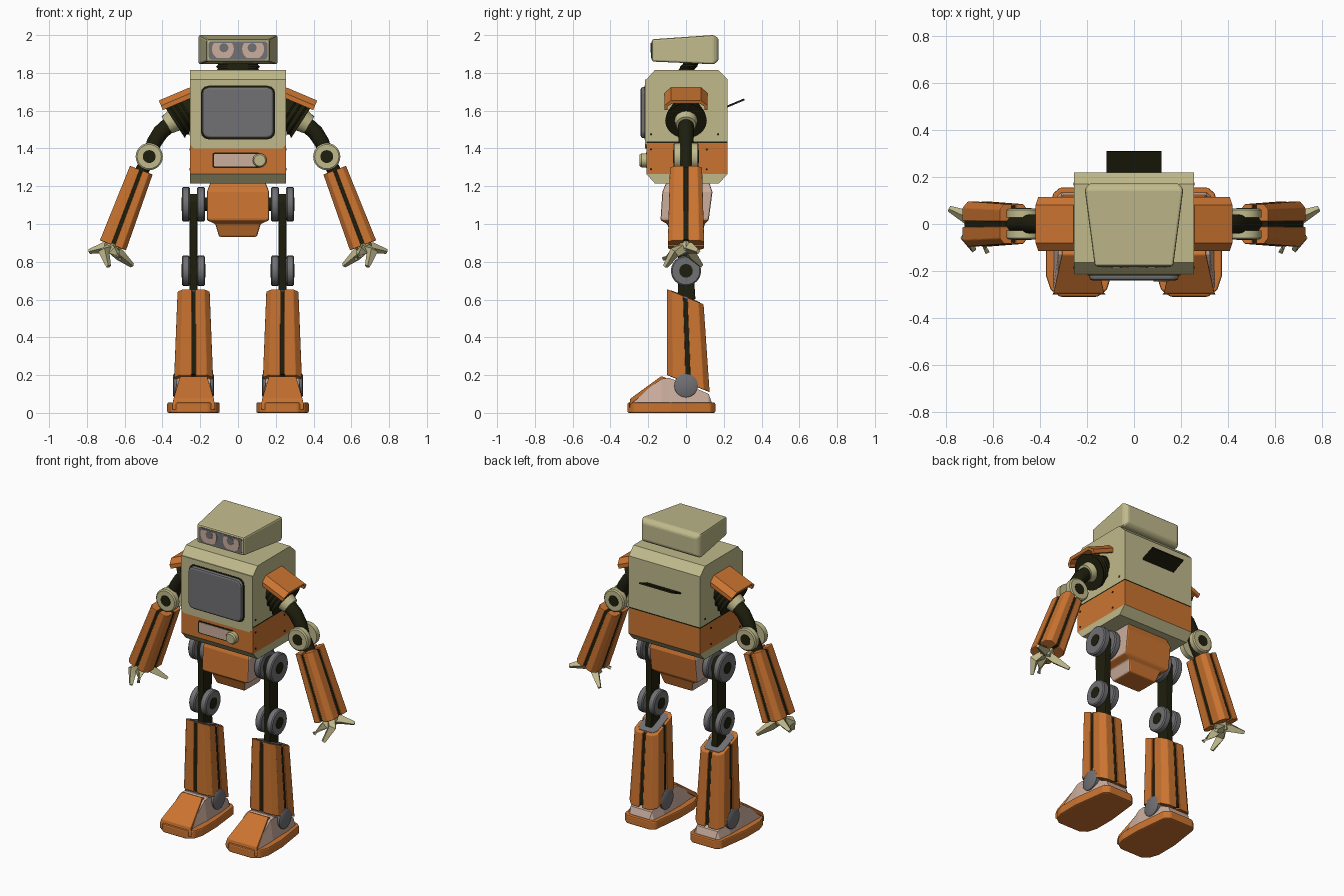
import bpy, bmesh, math
from mathutils import Vector as V

if "Cube" in bpy.data.objects:
    bpy.data.objects.remove(bpy.data.objects["Cube"])

COL = {"orange": (0.60, 0.175, 0.03), "cream": (0.53, 0.49, 0.26), "black": (0.013, 0.013, 0.004),
       "grey": (0.165, 0.165, 0.175), "pink_beige": (0.60, 0.42, 0.34)}
MAT = {}
for n, c in COL.items():
    MAT[n] = bpy.data.materials.new(n)
    MAT[n].diffuse_color = (*c, 1)


def loft(name, rings, mats, mirror=False, bevel=0.0, smooth=False):
    """Skin closed rings of points; mats is one colour or one per band."""
    bm = bmesh.new()
    vs = [[bm.verts.new(p) for p in r] for r in rings]
    k = len(rings[0])
    names = [mats] if isinstance(mats, str) else list(dict.fromkeys(mats))
    for j in range(len(rings) - 1):
        for i in range(k):
            f = bm.faces.new((vs[j][i], vs[j][(i + 1) % k], vs[j + 1][(i + 1) % k], vs[j + 1][i]))
            f.material_index = 0 if isinstance(mats, str) else names.index(mats[j])
    bm.faces.new(vs[0])
    f = bm.faces.new(vs[-1])
    f.material_index = 0 if isinstance(mats, str) else names.index(mats[-1])
    bmesh.ops.recalc_face_normals(bm, faces=bm.faces)
    me = bpy.data.meshes.new(name)
    bm.to_mesh(me)
    bm.free()
    ob = bpy.data.objects.new(name, me)
    bpy.context.collection.objects.link(ob)
    for n in names:
        me.materials.append(MAT[n])
    if smooth:
        bpy.ops.object.select_all(action='DESELECT')
        ob.select_set(True)
        bpy.context.view_layer.objects.active = ob
        bpy.ops.object.shade_smooth_by_angle(angle=math.radians(35))
    if bevel:
        m = ob.modifiers.new("bevel", 'BEVEL')
        m.width, m.segments, m.limit_method = bevel, 2, 'ANGLE'
    if mirror:
        ob.modifiers.new("mirror", 'MIRROR')
    return ob


def tube(name, pts, radii, mat, mirror=True, n=24):
    """Round section swept along a path."""
    pts = [V(p) for p in pts]
    rings = []
    for i, p in enumerate(pts):
        t = (pts[min(i + 1, len(pts) - 1)] - pts[max(i - 1, 0)]).normalized()
        u = t.cross(V((0, 1, 0)) if abs(t.y) < 0.8 else V((1, 0, 0))).normalized()
        w = t.cross(u)
        rings.append([p + radii[i] * (u * math.cos(a) + w * math.sin(a))
                      for a in (2 * math.pi * j / n for j in range(n))])
    return loft(name, rings, mat, mirror, smooth=True)


def plate_y(name, pts, y0, y1, mat, **kw):
    return loft(name, [[(x, y, z) for x, z in pts] for y in (y0, y1)], mat, **kw)


def plate_x(name, pts, x0, x1, mat, **kw):
    return loft(name, [[(x, y, z) for y, z in pts] for x in (x0, x1)], mat, **kw)


def round_rect(x0, x1, z0, z1, r):
    out = []
    for cx, cz, a0 in ((x1 - r, z1 - r, 0), (x0 + r, z1 - r, 90), (x0 + r, z0 + r, 180), (x1 - r, z0 + r, 270)):
        out += [(cx + r * math.cos(math.radians(a0 + d)), cz + r * math.sin(math.radians(a0 + d)))
                for d in (0, 30, 60, 90)]
    return out


def box_ring(hx, y0, y1, z):
    return [(-hx, y0, z), (hx, y0, z), (hx, y1, z), (-hx, y1, z)]


# Torso: chamfered box with orange belt
loft("torso", [box_ring(.255, a, b, z) for a, b, z in
     ((-.165, .175, 1.215), (-.21, .22, 1.265), (-.21, .22, 1.43), (-.21, .22, 1.438),
      (-.21, .22, 1.765), (-.165, .17, 1.815))], ["cream", "orange", "black", "cream", "cream"])
plate_y("torso_front_panel", [(-.255, 1.765), (.255, 1.765), (.255, 1.42), (.235, 1.4), (-.235, 1.4), (-.255, 1.42)],
        -.216, -.205, "cream")
plate_y("screen_seal", round_rect(-.197, .197, 1.448, 1.732, .04), -.219, -.205, "black")
plate_y("screen", round_rect(-.19, .19, 1.455, 1.725, .035), -.24, -.2, "grey", bevel=.012)
plate_y("slot_frame", round_rect(-.135, .115, 1.297, 1.378, .01), -.213, -.205, "black")
plate_y("slot_panel", round_rect(-.128, .108, 1.304, 1.371, .008), -.216, -.205, "pink_beige")
tube("dial", [(.115, -.2, 1.337), (.115, -.236, 1.337), (.115, -.245, 1.337)], [.037, .037, .03], "cream", mirror=False)
plate_x("back_flap", [(.2, 1.612), (.22, 1.617), (.31, 1.655), (.308, 1.665), (.22, 1.628), (.2, 1.622)],
        -.117, .117, "black")
for y, z in ((-.185, 1.475), (.17, 1.475), (-.185, 1.395), (.11, 1.395), (-.185, 1.29), (.11, 1.29)):
    tube("side_bolt", [(.25, y, z), (.258, y, z)], [.006, .006], "black", n=8)

# Neck and head
neck = []
for i in range(7):
    r = 1 if i % 2 else .9
    z, y = 1.80 + i * .011, -.01 + i * .008
    neck.append([(.117 * r * math.cos(a), y + .045 * r * math.sin(a), z)
                 for a in (2 * math.pi * j / 24 for j in range(24))])
loft("neck", neck, "black")


def head_ring(hx, y, z0, z1):
    return [(-hx, y, z0), (hx, y, z0), (hx, y, z1), (-hx, y, z1)]


loft("head", [head_ring(.167, -.18, 1.86, 1.978), head_ring(.209, .14, 1.846, 2.0),
              head_ring(.209, .15, 1.846, 2.0), head_ring(.19, .173, 1.866, 1.98)], "cream", bevel=.012)
plate_y("eye_panel", round_rect(-.155, .155, 1.872, 1.966, .012), -.183, -.175, "grey")
eye = [(.08 + .058 * math.cos(a), max(1.878, min(1.957, 1.927 + .058 * math.sin(a))))
       for a in (2 * math.pi * j / 32 for j in range(32))]
plate_y("eye", eye, -.186, -.18, "pink_beige", mirror=True)
plate_y("pupil", [(.075 + .024 * math.cos(a), 1.933 + .024 * math.sin(a))
                  for a in (2 * math.pi * j / 20 for j in range(20))], -.188, -.18, "grey", mirror=True)

# Shoulders: arched pad, flared bellows, collar
d, nrm = V((.92, 0, -.39)), V((.39, 0, .92))
arch = [(-.115, -.055), (-.115, -.03), (-.08, 0), (.08, 0), (.115, -.03), (.115, -.055),
        (.098, -.055), (.098, -.036), (.074, -.018), (-.074, -.018), (-.098, -.036), (-.098, -.055)]
loft("shoulder_pad", [[V((.275, 0, 1.715)) + d * t + nrm * h + V((0, y, 0)) for y, h in arch]
                      for t in (-.02, .157)], "orange", mirror=True)
ax = V((.84, 0, -.54))
c0 = V((.25, 0, 1.605))
tube("shoulder_bellows", [c0 + ax * t for t in (-.03, .02, .03, .05, .06, .08, .09, .108)],
     [.07, .085, .08, .095, .088, .105, .098, .11], "black")
tube("shoulder_collar", [c0 + ax * t for t in (.1, .15)], [.062, .052], "cream")

# Arms: flexible tube, elbow discs, split forearm shell, claws
tube("upper_arm", [(.31, 0, 1.56), (.365, 0, 1.525), (.41, 0, 1.485), (.445, 0, 1.43), (.468, 0, 1.357), (.52, 0, 1.26)],
     [.04, .042, .042, .04, .036, .036], "black")
for s in (-1, 1):
    tube("elbow_disc", [(.47, s * .028, 1.357), (.47, s * .06, 1.357), (.47, s * .066, 1.357)], [.072, .072, .064], "cream")
    tube("elbow_pin", [(.47, s * .03, 1.357), (.47, s * .068, 1.357)], [.034, .034], "black")


def shell(name, fn, gap):
    """Four quarter panels around a dark core; fn maps (u, v, t) to space."""
    quarter = [(gap, gap), (1, gap), (1, .72), (.68, 1), (gap, 1)]
    for su in (-1, 1):
        for sv in (-1, 1):
            loft(name + "_panel", [[fn(su * u, sv * v, t) for u, v in quarter] for t in (0, 1)],
                 "orange", mirror=True, bevel=.004)
    loft(name + "_core", [[fn(u * .92, v * .92, t) for u, v in ((-1, -.6), (-.6, -1), (.6, -1), (1, -.6),
         (1, .6), (.6, 1), (-.6, 1), (-1, .6))] for t in (.02, .98)], "black", mirror=True)


def forearm(u, v, t):
    return (V((.512, 0, 1.285)).lerp(V((.662, 0, .887)), t)
            + V((.935, 0, .355)) * u * (.064 + .01 * t) + V((0, v * (.085 + .011 * t), 0)))


shell("forearm", forearm, .13)
tube("palm", [(.655, 0, .905), (.678, 0, .85)], [.05, .035], "cream", n=8)
for mid, tip in (((.71, .03, .873), (.787, .065, .855)), ((.655, -.06, .85), (.625, -.12, .815)),
                 ((.625, .03, .835), (.56, .08, .78)), ((.71, -.06, .85), (.685, -.11, .775))):
    tube("claw", [(.67, 0, .875), mid, tip], [.03, .03, .013], "cream", n=4)

# Pelvis: orange wrap with pale sides
pel = loft("pelvis", [box_ring(*r) for r in ((.1, -.075, .08, .932), (.12, -.1, .1, 1.0), (.165, -.135, .12, 1.02),
           (.165, -.125, .14, 1.17), (.142, -.1, .12, 1.23))], "orange", bevel=.008)
pel.data.materials.append(MAT["pink_beige"])
for f in pel.data.polygons:
    if abs(f.normal.x) > .7:
        f.material_index = 1
tube("hip_axle", [(.12, 0, 1.105), (.28, 0, 1.105)], [.035, .035], "black")

# Legs: hip and knee discs around a dark thigh
for part, z, r in (("hip", 1.105, .091), ("knee", .752, .08)):
    for x0, x1 in ((.175, .217), (.255, .297)):
        tube(part + "_disc", [(x0, 0, z), (x0 + .006, 0, z), (x1 - .006, 0, z), (x1, 0, z)],
             [r - .007, r, r, r - .007], "grey")
    tube(part + "_pin", [(.173, 0, z), (.299, 0, z)], [.036, .036], "black")
plate_x("thigh", [(-.045, .6), (.05, .6), (.04, .75), (.05, 1.12), (.025, 1.16), (-.025, 1.16), (-.05, 1.12), (-.04, .75)],
        .214, .257, "black", mirror=True, bevel=.006)


def shin(u, v, t):
    w = (v + 1) / 2
    y = -.1 + w * (.193 + .032 * t)
    z = (.655 - .08 * w) * (1 - t) + (.2 - .09 * w) * t
    return V((.235 + u * (.085 + .018 * t), y, z))


shell("shin", shin, .11)
loft("shin_top_plate", [[shin(u * .8, v * .8, t) for u, v in ((-1, -.7), (-.7, -1), (.7, -1), (1, -.7), (1, .7),
     (.7, 1), (-.7, 1), (-1, .7))] for t in (-.006, .05)], "grey", mirror=True)

# Feet: sole, pale body, orange toe strap, ankle disc
sole = [(.12, .13), (.15, .155), (.315, .155), (.345, .13), (.375, -.08), (.375, -.22), (.355, -.28), (.315, -.31),
        (.155, -.31), (.115, -.28), (.097, -.22), (.097, -.08)]
loft("sole", [[(x, y, z) for x, y in sole] for z in (0, .055)], "orange", mirror=True, bevel=.008)


def foot_ring(y, z, w):
    return [(.235 - w - .02, y, .04), (.235 + w + .02, y, .04), (.235 + w, y, z), (.235 - w, y, z)]


loft("foot_body", [foot_ring(*r) for r in ((-.285, .065, .09), (-.13, .18, .088), (-.09, .185, .086),
     (.03, .14, .085), (.12, .1, .075), (.135, .06, .07))], "pink_beige", mirror=True)
strap = []
for y, z, w in ((-.3, .045, .115), (-.295, .075, .108), (-.13, .195, .072), (-.105, .185, .07)):
    strap.append([(.235 - w, y, z - .03), (.235 + w, y, z - .03), (.235 + w, y, z), (.235 - w, y, z)])
loft("toe_strap", strap, "orange", mirror=True, bevel=.004)
tube("ankle_disc", [(.128, 0, .145), (.133, 0, .145), (.338, 0, .145), (.343, 0, .145)], [.055, .063, .063, .055], "grey")

for m in bpy.data.materials:
    if m.users and not m.is_grease_pencil:
        m.use_nodes = True
        m.node_tree.nodes["Principled BSDF"].inputs["Base Color"].default_value = m.diffuse_color
